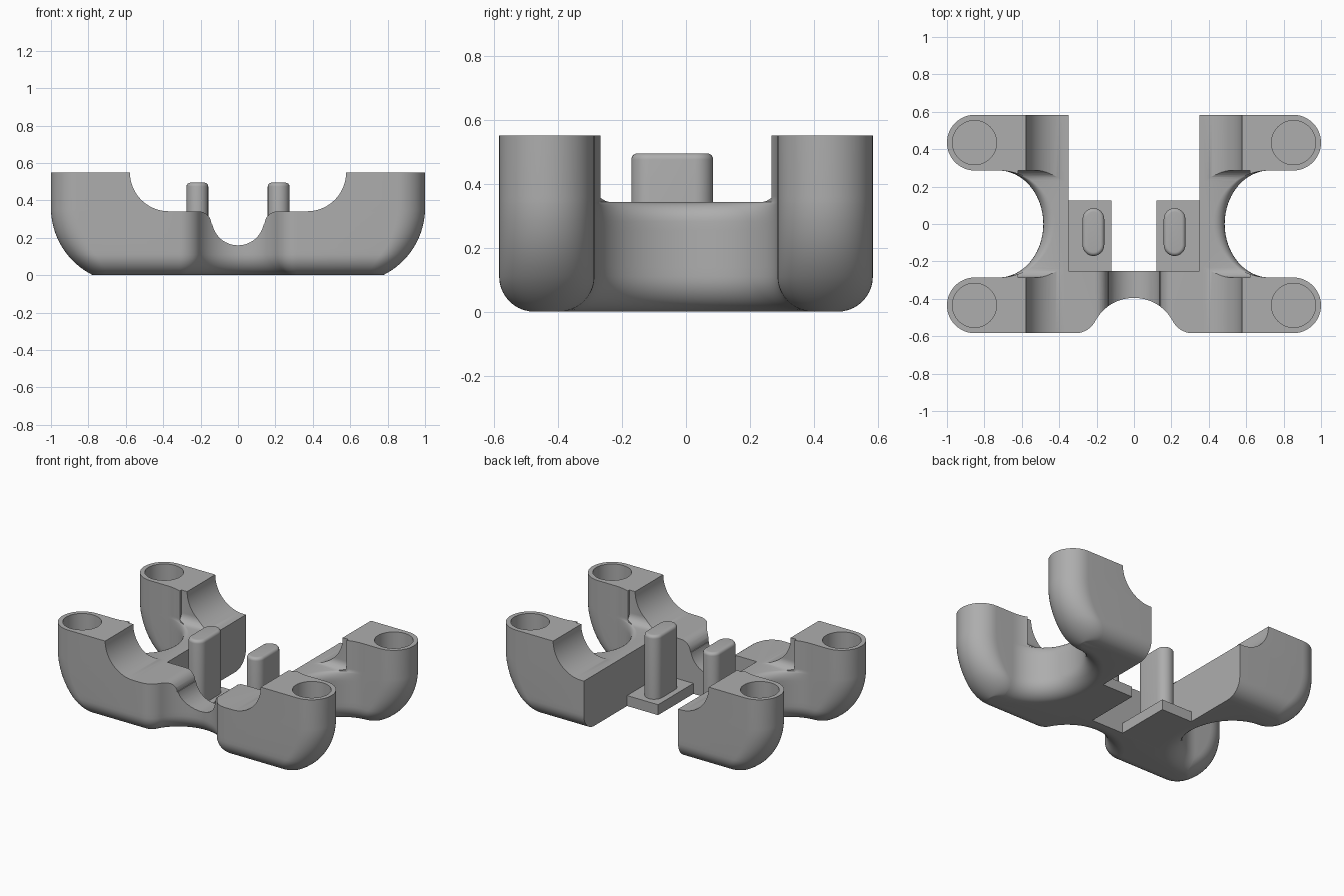
import bpy, bmesh
from math import pi, sin, cos, sqrt, atan2

if "Cube" in bpy.data.objects:
    bpy.data.objects.remove(bpy.data.objects["Cube"])

grey = bpy.data.materials.new("plain grey")
grey.use_nodes = True
grey.diffuse_color = (0.42, 0.42, 0.42, 1)
grey.node_tree.nodes["Principled BSDF"].inputs["Base Color"].default_value = (0.42, 0.42, 0.42, 1)


def arc(cx, cy, rx, ry, a0, a1, n=16):
    steps = [a0 + (a1 - a0) * i / n for i in range(n + 1)]
    return [(cx + rx * cos(a), cy + ry * sin(a)) for a in steps]


def mirrored(half):
    """Close a half outline whose first and last points lie on x = 0."""
    return half + [(-x, y) for x, y in reversed(half[1:-1])]


def loft(name, rings):
    """Skin a stack of equal rings and cap both ends."""
    bm = bmesh.new()
    loops = [[bm.verts.new(p) for p in ring] for ring in rings]
    n = len(loops[0])
    for a, b in zip(loops, loops[1:]):
        for i in range(n):
            j = (i + 1) % n
            bm.faces.new((a[i], a[j], b[j], b[i]))
    bm.faces.new(loops[0][::-1])
    bm.faces.new(loops[-1])
    bmesh.ops.recalc_face_normals(bm, faces=bm.faces)
    mesh = bpy.data.meshes.new(name)
    bm.to_mesh(mesh)
    bm.free()
    mesh.materials.append(grey)
    obj = bpy.data.objects.new(name, mesh)
    bpy.context.collection.objects.link(obj)
    return obj


def box(name, x0, x1, y0, y1, z0, z1):
    base = [(x0, y0), (x1, y0), (x1, y1), (x0, y1)]
    return loft(name, [[(x, y, z) for x, y in base] for z in (z0, z1)])


def activate(obj):
    bpy.ops.object.select_all(action="DESELECT")
    obj.select_set(True)
    bpy.context.view_layer.objects.active = obj


def cut(obj, cutter):
    mod = obj.modifiers.new("cut", "BOOLEAN")
    mod.operation, mod.solver, mod.object = "DIFFERENCE", "EXACT", cutter
    activate(obj)
    bpy.ops.object.modifier_apply(modifier=mod.name)
    bpy.data.objects.remove(cutter)


def smooth(obj):
    activate(obj)
    bpy.ops.object.shade_smooth_by_angle(angle=pi / 6)


ARM_Y, ARM_R, TOP, DECK = 0.435, 0.149, 0.55, 0.342
FILLET, LIP = 0.11, 0.06


# Body outline at one height: four round arms, side waists and a front notch
def body_ring(z):
    f = max(FILLET - z, 0)
    s = FILLET - sqrt(FILLET ** 2 - f ** 2)
    end = 0.6 + sqrt(0.16 - max(0.36 - z, 0) ** 2)
    t = min(max(z - (DECK - LIP), 0), LIP)
    lip = LIP - sqrt(LIP ** 2 - t ** 2)
    r = ARM_R - s
    # front notch circle and its tangent corner round
    ny, nr, cr = -0.63, 0.235, 0.12
    cy = -ARM_Y - ARM_R + cr
    cx = sqrt((nr + cr) ** 2 - (cy - ny) ** 2)
    a = atan2(cy - ny, cx)
    half = arc(0, ny, nr + s, nr + s, pi / 2, a)
    half += arc(cx, cy, cr - s, cr - s, a + pi, 1.5 * pi, 10)[1:]
    half += arc(end - r, -ARM_Y, r, r, -pi / 2, pi / 2, 24)
    half += arc(0.725, 0, 0.24 + s + lip, ARM_Y - ARM_R + s, 1.5 * pi, pi / 2, 40)
    half += arc(end - r, ARM_Y, r, r, -pi / 2, pi / 2, 24)
    half.append((0, ARM_Y + r))
    half[0] = (0, half[0][1])
    return [(x, y, z) for x, y in mirrored(half)]


levels = [FILLET * (1 - cos(pi / 2 * i / 10)) for i in range(11)]
levels += [FILLET + (DECK - LIP - FILLET) * i / 6 for i in range(1, 7)]
levels += [DECK - LIP + LIP * sin(pi / 2 * i / 6) for i in range(1, 7)]
levels += [0.36, TOP]
body = loft("body", [body_ring(z) for z in levels])

# Saddle channel through the whole depth, with a round dip in the middle
half = arc(0, 0.30, 0.14, 0.14, -pi / 2, -0.2, 14)
half += arc(0.212, DECK - 0.07, 0.07, 0.07, pi, pi / 2, 8)
half += arc(0.37, TOP, 0.208, TOP - DECK, -pi / 2, 0, 20)
half += [(0.578, 0.7), (0, 0.7)]
half[0] = (0, half[0][1])
profile = mirrored(half)
cut(body, loft("channel_cutter", [[(x, y, z) for x, z in profile] for y in (-1, 1)]))

# Lowered deck between the arms, filleted into the arm walls
w, fr = ARM_Y - ARM_R - 0.0005, 0.055
deck = [(-w, 0.7)] + arc(-w + fr, DECK + fr, fr, fr, pi, 1.5 * pi, 8)
deck += arc(w - fr, DECK + fr, fr, fr, -pi / 2, 0, 8) + [(w, 0.7)]
for side in (-1, 1):
    cut(body, loft("deck_cutter", [[(side * x, y, z) for y, z in deck] for x in (0.36, 0.62)]))

# Rear slot
cut(body, box("slot_cutter", -0.35, 0.35, -0.25, 1, -1, 1))

# Sockets in the arm tops
for sx in (-1, 1):
    for sy in (-1, 1):
        circle = arc(sx * 0.853, sy * ARM_Y, 0.118, 0.118, 0, 2 * pi, 48)[:-1]
        cut(body, loft("socket_cutter", [[(x, y, z) for x, y in circle] for z in (0.33, 0.7)]))
smooth(body)


# Pads and upright pegs
def peg_ring(x, inset, z):
    r, y, reach = 0.058 - inset, -0.043, 0.07
    pts = arc(x, y + reach, r, r, 0, pi, 14) + arc(x, y - reach, r, r, pi, 2 * pi, 14)
    return [(px, py, z) for px, py in pts]


for side, label in ((1, "left"), (-1, "right")):
    box(label + "_pad", *sorted((side * 0.12, side * 0.35)), -0.25, 0.125, 0, 0.07)
    rings = [peg_ring(side * 0.217, 0, 0.03)]
    edge = 0.02
    for i in range(6):
        a = pi / 2 * i / 5
        rings.append(peg_ring(side * 0.217, edge * (1 - cos(a)), 0.495 - edge + edge * sin(a)))
    smooth(loft(label + "_peg", rings))
